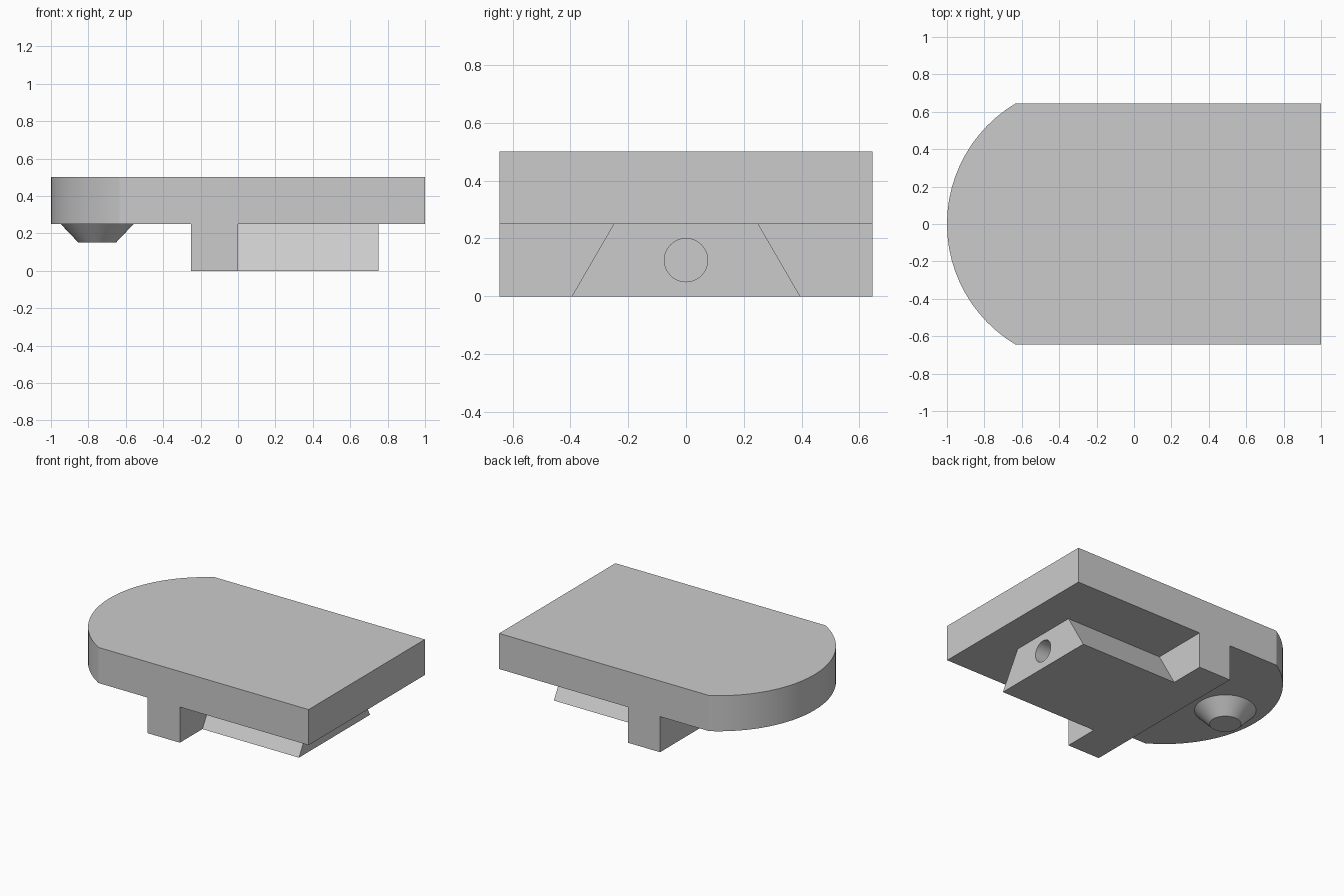
import bpy, bmesh, math
from mathutils import Vector

cube = bpy.data.objects.get("Cube")
if cube:
    bpy.data.objects.remove(cube, do_unlink=True)

grey = bpy.data.materials.new("plain grey")
grey.use_nodes = True
colour = (0.6, 0.6, 0.6, 1)
grey.diffuse_color = colour
grey.node_tree.nodes["Principled BSDF"].inputs["Base Color"].default_value = colour

HALF_WIDTH = 0.645
UNDERSIDE = 0.25


def prism(name, profile, offset):
    """Extrude a closed outline along an offset."""
    bm = bmesh.new()
    face = bm.faces.new([bm.verts.new(p) for p in profile])
    out = bmesh.ops.extrude_face_region(bm, geom=[face], use_keep_orig=True)
    verts = [g for g in out["geom"] if isinstance(g, bmesh.types.BMVert)]
    bmesh.ops.translate(bm, verts=verts, vec=Vector(offset))
    bmesh.ops.recalc_face_normals(bm, faces=bm.faces)
    mesh = bpy.data.meshes.new(name)
    bm.to_mesh(mesh)
    bm.free()
    mesh.materials.append(grey)
    obj = bpy.data.objects.new(name, mesh)
    bpy.context.collection.objects.link(obj)
    return obj


def activate(obj):
    bpy.ops.object.select_all(action="DESELECT")
    obj.select_set(True)
    bpy.context.view_layer.objects.active = obj


def smooth(obj):
    activate(obj)
    bpy.ops.object.shade_smooth_by_angle(angle=math.radians(30))


# Top plate with one rounded end
radius, centre_x, steps = 0.75, -0.25, 24
spread = math.asin(HALF_WIDTH / radius)
outline = [(1, -HALF_WIDTH, UNDERSIDE), (1, HALF_WIDTH, UNDERSIDE)]
for i in range(steps + 1):
    a = math.pi - spread + 2 * spread * i / steps
    outline.append((centre_x + radius * math.cos(a), radius * math.sin(a), UNDERSIDE))
plate = prism("top_plate", outline, (0, 0, 0.25))
smooth(plate)

# Cross bar across the full width
bar = [(-0.25, -HALF_WIDTH, 0), (0, -HALF_WIDTH, 0),
       (0, HALF_WIDTH, 0), (-0.25, HALF_WIDTH, 0)]
prism("cross_bar", bar, (0, 0, UNDERSIDE))

# Dovetail rail, wider at the bottom
tail = [(0, -0.395, 0), (0, 0.395, 0), (0, 0.25, UNDERSIDE), (0, -0.25, UNDERSIDE)]
rail = prism("dovetail_rail", tail, (0.75, 0, 0))

# Blind round hole in the rail end
bpy.ops.mesh.primitive_cylinder_add(vertices=32, radius=0.075, depth=1,
                                    location=(0.75, 0, 0.125),
                                    rotation=(0, math.pi / 2, 0))
cutter = bpy.context.object
cutter.name = "hole_cutter"
cutter.hide_render = True
cutter.data.materials.append(grey)
cut = rail.modifiers.new("hole", "BOOLEAN")
cut.operation = "DIFFERENCE"
cut.solver = "EXACT"
cut.object = cutter
activate(rail)
bpy.ops.object.modifier_apply(modifier=cut.name)
bpy.data.objects.remove(cutter, do_unlink=True)
smooth(rail)

# Tapered stud under the rounded end
bpy.ops.mesh.primitive_cone_add(vertices=48, radius1=0.1, radius2=0.195, depth=0.1,
                                location=(-0.753, 0, UNDERSIDE - 0.05))
stud = bpy.context.object
stud.name = "tapered_stud"
stud.data.materials.append(grey)
smooth(stud)
